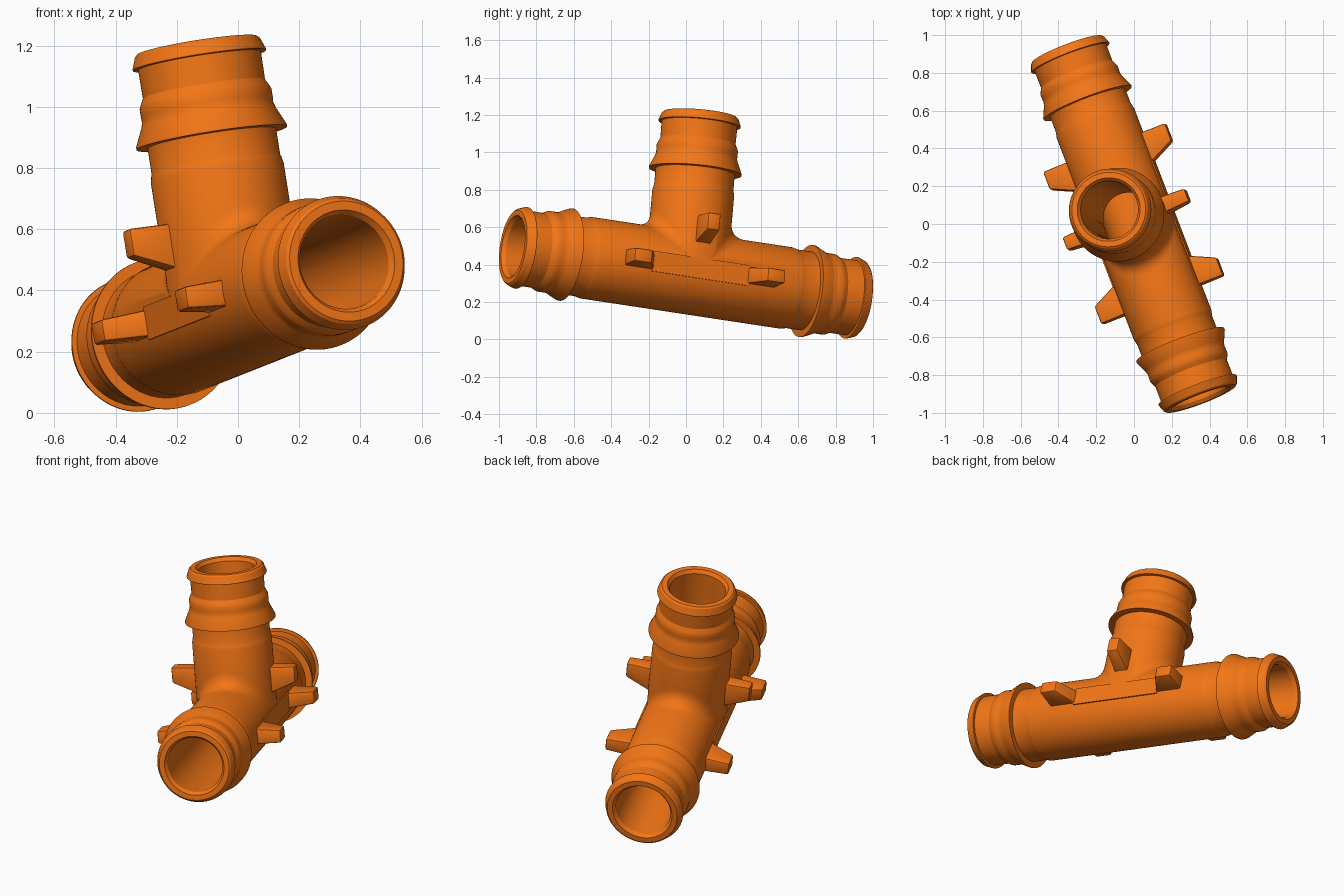
import bpy, bmesh, math
from mathutils import Matrix, Vector

if "Cube" in bpy.data.objects:
    bpy.data.objects.remove(bpy.data.objects["Cube"])

# Local frame: x = along the run, y = sideways, z = along the branch
d = Vector((0.354, -0.925, 0.140)).normalized()
b = Vector((-0.156, 0.090, 0.983))
b = (b - d * b.dot(d)).normalized()
s = b.cross(d)
FRAME = Matrix.Translation((0, 0, 0.356)) @ Matrix((d, s, b)).transposed().to_4x4()
ALONG_RUN = Matrix.Rotation(math.pi / 2, 4, 'Y')
SEG = 96
R = 0.22

orange = bpy.data.materials.new("orange_plastic")
orange.diffuse_color = (0.9, 0.18, 0.008, 1)
orange.use_nodes = True
orange.node_tree.nodes["Principled BSDF"].inputs["Base Color"].default_value = orange.diffuse_color


def add_object(name, bm, smooth=True):
    bmesh.ops.recalc_face_normals(bm, faces=bm.faces)
    bm.transform(FRAME)
    me = bpy.data.meshes.new(name)
    bm.to_mesh(me)
    bm.free()
    me.materials.append(orange)
    ob = bpy.data.objects.new(name, me)
    bpy.context.collection.objects.link(ob)
    if smooth:
        smooth_object(ob)
    return ob


def smooth_object(ob):
    bpy.ops.object.select_all(action='DESELECT')
    ob.select_set(True)
    bpy.context.view_layer.objects.active = ob
    bpy.ops.object.shade_smooth_by_angle(angle=math.radians(28))


def lathe(name, profile, rot=Matrix()):
    """Closed solid of revolution from (radius, height) pairs."""
    bm = bmesh.new()
    rings = [[bm.verts.new((r * math.cos(2 * math.pi * i / SEG), r * math.sin(2 * math.pi * i / SEG), h))
              for i in range(SEG)] for r, h in profile]
    for lo, hi in zip(rings, rings[1:]):
        for i in range(SEG):
            j = (i + 1) % SEG
            bm.faces.new((lo[i], lo[j], hi[j], hi[i]))
    bm.faces.new(rings[0])
    bm.faces.new(rings[-1])
    bm.transform(rot)
    return add_object(name, bm, False)


# Barbed hose end: (radius, distance back from the tip)
BARB = [(0.198, 0), (0.207, 0.008), (0.221, 0.046), (0.220, 0.050), (0.203, 0.051), (0.202, 0.145),
        (0.206, 0.152), (0.214, 0.168), (0.218, 0.178), (0.218, 0.205), (0.217, 0.222), (0.222, 0.24),
        (0.249, 0.300), (0.249, 0.308), (0.2125, 0.309), (0.2125, 0.395), (0.215, 0.402), (R, 0.425)]
RUN, TOP = 1.0, 0.858


def boolean(ob, other, op):
    m = ob.modifiers.new(op.lower(), 'BOOLEAN')
    m.operation, m.object, m.solver = op, other, 'EXACT'
    bpy.context.view_layer.objects.active = ob
    bpy.ops.object.modifier_apply(modifier=m.name)
    bpy.data.objects.remove(other)


# Tee body: straight run and branch joined, then bored out
run = [(r, RUN - t) for r, t in BARB]
body = lathe("tee_body", run + [(r, -h) for r, h in reversed(run)], ALONG_RUN)
branch = lathe("branch", [(min(r, 0.2195) if t > 0.4 else r, TOP - t) for r, t in BARB] + [(0.2195, 0.0)])
boolean(body, branch, 'UNION')
run_bore = lathe("run_bore", [(0.17, -1.002), (0.155, -0.98), (0.155, 0.98), (0.17, 1.002)], ALONG_RUN)
boolean(body, run_bore, 'DIFFERENCE')
branch_bore = lathe("branch_bore", [(0.154, 0), (0.154, TOP - 0.02), (0.17, TOP + 0.002)])
boolean(body, branch_bore, 'DIFFERENCE')
smooth_object(body)

# Rolling-ball fillet where the branch meets the run, one crescent per side
F, STEPS = 0.08, 8
for sign, name in ((1, "front_fillet"), (-1, "back_fillet")):
    bm = bmesh.new()
    rows = []
    for i in range(41):
        a = math.radians(-86 + 172 * i / 40)
        c, n = math.cos(a), math.sin(a)
        centre = Vector((c, n, c)) * (R + F)
        p, q = Vector((-c, -n, 0)), Vector((0, -n, -c))
        row = []
        for k in range(STEPS + 1):
            v = centre + p.slerp(q, k / STEPS) * F
            row.append(bm.verts.new((v.x * sign, v.y, v.z)))
        core = Vector((c, n, c)) * (R - 0.008)
        row.append(bm.verts.new((core.x * sign, core.y, core.z)))
        rows.append(row)
    for r0, r1 in zip(rows, rows[1:]):
        for k in range(len(r0)):
            m = (k + 1) % len(r0)
            bm.faces.new((r0[k], r0[m], r1[m], r1[k]))
    bm.faces.new(rows[0])
    bm.faces.new(rows[-1])
    add_object(name, bm)


def tab(name, place, side, inner, inner_tip, outer):
    """Stop tab: outer edge square, inner edge slanting, tapering outwards."""
    bm = bmesh.new()
    quads = []
    for y, lo, th in ((0.17, inner - 0.01, 0.046), (0.35, inner_tip, 0.036)):
        quads.append([bm.verts.new(place(e, side * y, f))
                      for e, f in ((lo, -th), (outer, -th), (outer, th), (lo, th))])
    for i in range(4):
        j = (i + 1) % 4
        bm.faces.new((quads[0][i], quads[0][j], quads[1][j], quads[1][i]))
    bm.faces.new(quads[0])
    bm.faces.new(quads[1])
    bmesh.ops.recalc_face_normals(bm, faces=bm.faces)
    bmesh.ops.bevel(bm, geom=bm.edges[:], offset=0.01, segments=2, profile=0.5, affect='EDGES')
    add_object(name, bm)


for side, label in ((1, "right"), (-1, "left")):
    # Stop tabs on the run and the branch
    tab(f"{label}_front_tab", lambda e, y, f: (e, y, f), side, 0.26, 0.335, 0.435)
    tab(f"{label}_back_tab", lambda e, y, f: (-e, y, f), side, 0.26, 0.335, 0.435)
    tab(f"{label}_branch_tab", lambda e, y, f: (f, y, e), side, 0.13, 0.195, 0.285)
    # Flat pad between the run tabs
    bm = bmesh.new()
    bmesh.ops.create_cube(bm, size=1)
    bm.transform(Matrix.Translation((0, side * 0.202, 0)) @ Matrix.Diagonal((0.56, 0.036, 0.11, 1)))
    add_object(f"{label}_pad", bm)
